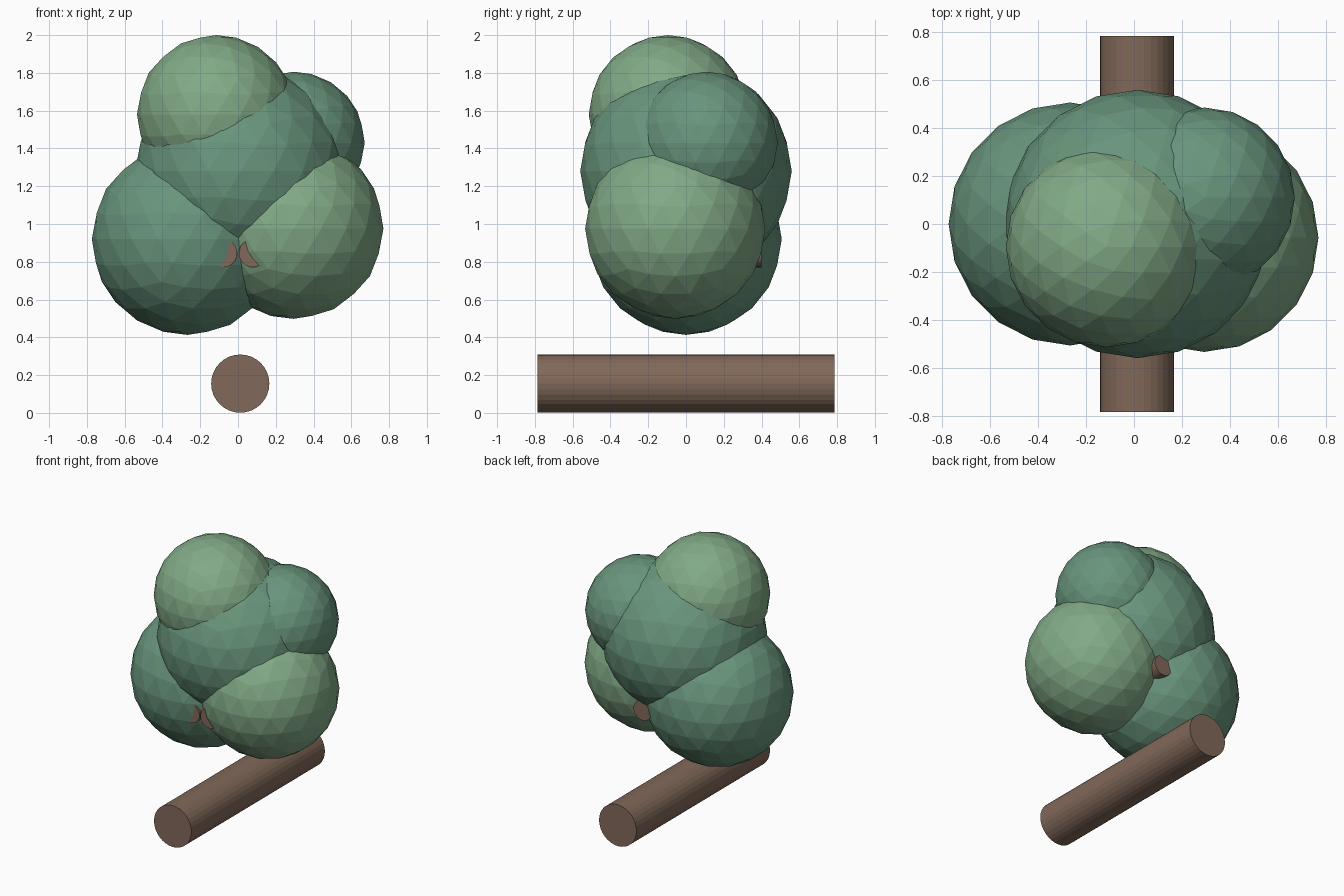
import bpy, math

if "Cube" in bpy.data.objects:
    bpy.data.objects.remove(bpy.data.objects["Cube"])


def material(name, rgb):
    m = bpy.data.materials.new(name)
    m.diffuse_color = (*rgb, 1)
    m.use_nodes = True
    m.node_tree.nodes["Principled BSDF"].inputs["Base Color"].default_value = m.diffuse_color
    return m


bark = material("bark", (0.22, 0.14, 0.10))
dark_leaf = material("dark_leaf", (0.14, 0.30, 0.20))
light_leaf = material("light_leaf", (0.22, 0.40, 0.24))


def finish(name, mat):
    ob = bpy.context.object
    ob.name = name
    ob.data.materials.append(mat)


def leaf_ball(name, centre, radius, mat):
    bpy.ops.mesh.primitive_ico_sphere_add(subdivisions=3, radius=radius, location=centre)
    finish(name, mat)


def log(name, x, z, radius, y0, y1, sides=32):
    # cylinder lying along y
    bpy.ops.mesh.primitive_cylinder_add(
        vertices=sides, radius=radius, depth=y1 - y0,
        location=(x, (y0 + y1) / 2, z), rotation=(math.pi / 2, 0, 0))
    finish(name, bark)


# Trunk lying on the ground
log("trunk", 0.012, 0.155, 0.154, -0.785, 0.785)

# Branches whose ends just show in the crease between the lower leaf balls
for side, label in ((-1, "left"), (1, "right")):
    log("branch_" + label, side * 0.078, 0.845, 0.074, -0.447, 0.40, 24)

# Foliage
leaf_ball("foliage_left", (-0.267, 0, 0.92), 0.507, dark_leaf)
leaf_ball("foliage_right", (0.293, -0.057, 0.975), 0.477, light_leaf)
leaf_ball("foliage_centre", (0.015, 0, 1.28), 0.56, dark_leaf)
leaf_ball("foliage_top", (-0.115, -0.095, 1.58), 0.42, light_leaf)
leaf_ball("foliage_back", (0.295, 0.11, 1.43), 0.376, dark_leaf)
